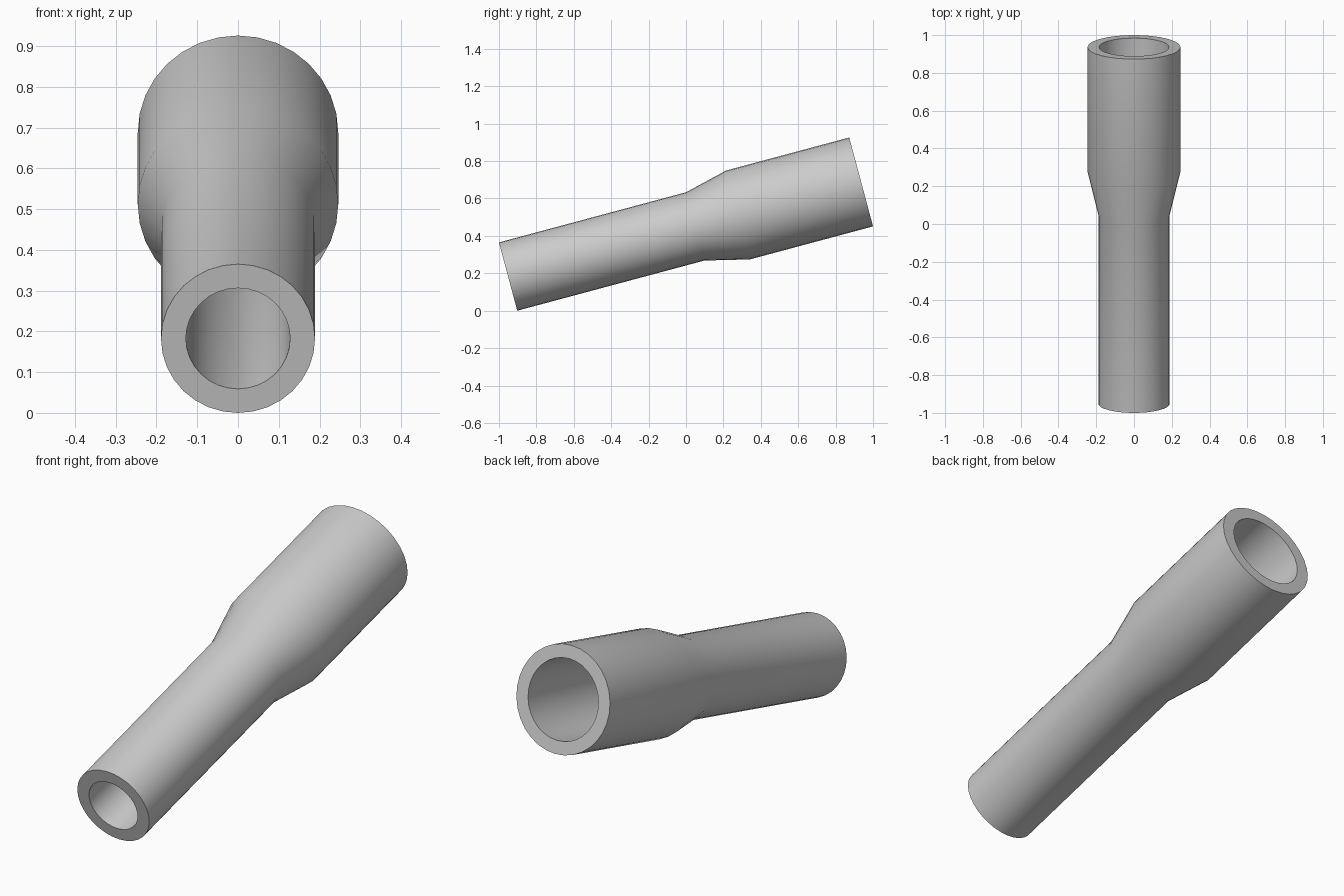
import bpy
import bmesh
import math
from mathutils import Matrix, Vector

cube = bpy.data.objects.get("Cube")
if cube:
    bpy.data.objects.remove(cube, do_unlink=True)

# Dimensions of the tilted reducing sleeve
SEGMENTS = 32
TILT = math.radians(15)
LENGTH, TAPER_START, TAPER_END = 1.954, 1.036, 1.272
SMALL, LARGE, WALL = 0.189, 0.246, 0.061

# Grey material
grey = bpy.data.materials.new("plain_grey")
grey.use_nodes = True
colour = (0.6, 0.6, 0.6, 1)
grey.diffuse_color = colour
grey.node_tree.nodes["Principled BSDF"].inputs["Base Color"].default_value = colour

# Closed wall profile: along the outside, then back through the bore
outside = [(SMALL, 0), (SMALL, TAPER_START), (LARGE, TAPER_END), (LARGE, LENGTH)]
profile = outside + [(r - WALL, h) for r, h in reversed(outside)]

# Revolve the profile around its axis
bm = bmesh.new()
verts = [bm.verts.new((r, 0, h)) for r, h in profile]
edges = [bm.edges.new((v, verts[(i + 1) % len(verts)])) for i, v in enumerate(verts)]
bmesh.ops.spin(bm, geom=verts + edges, cent=(0, 0, 0), axis=(0, 0, 1),
               angle=math.tau, steps=SEGMENTS, use_merge=True)
bmesh.ops.remove_doubles(bm, verts=bm.verts, dist=0.0001)
bmesh.ops.recalc_face_normals(bm, faces=bm.faces)

# Lay the axis towards the back, rising, with the small end's rim on the ground
start = Vector((0, -1 + SMALL * math.sin(TILT), SMALL * math.cos(TILT)))
bm.transform(Matrix.Translation(start) @ Matrix.Rotation(TILT - math.pi / 2, 4, "X"))

mesh = bpy.data.meshes.new("reducer_sleeve")
bm.to_mesh(mesh)
bm.free()
mesh.materials.append(grey)
sleeve = bpy.data.objects.new("reducer_sleeve", mesh)
bpy.context.collection.objects.link(sleeve)

# Smooth walls with crisp end rims
bpy.ops.object.select_all(action="DESELECT")
sleeve.select_set(True)
bpy.context.view_layer.objects.active = sleeve
bpy.ops.object.shade_smooth_by_angle(angle=math.radians(30))
